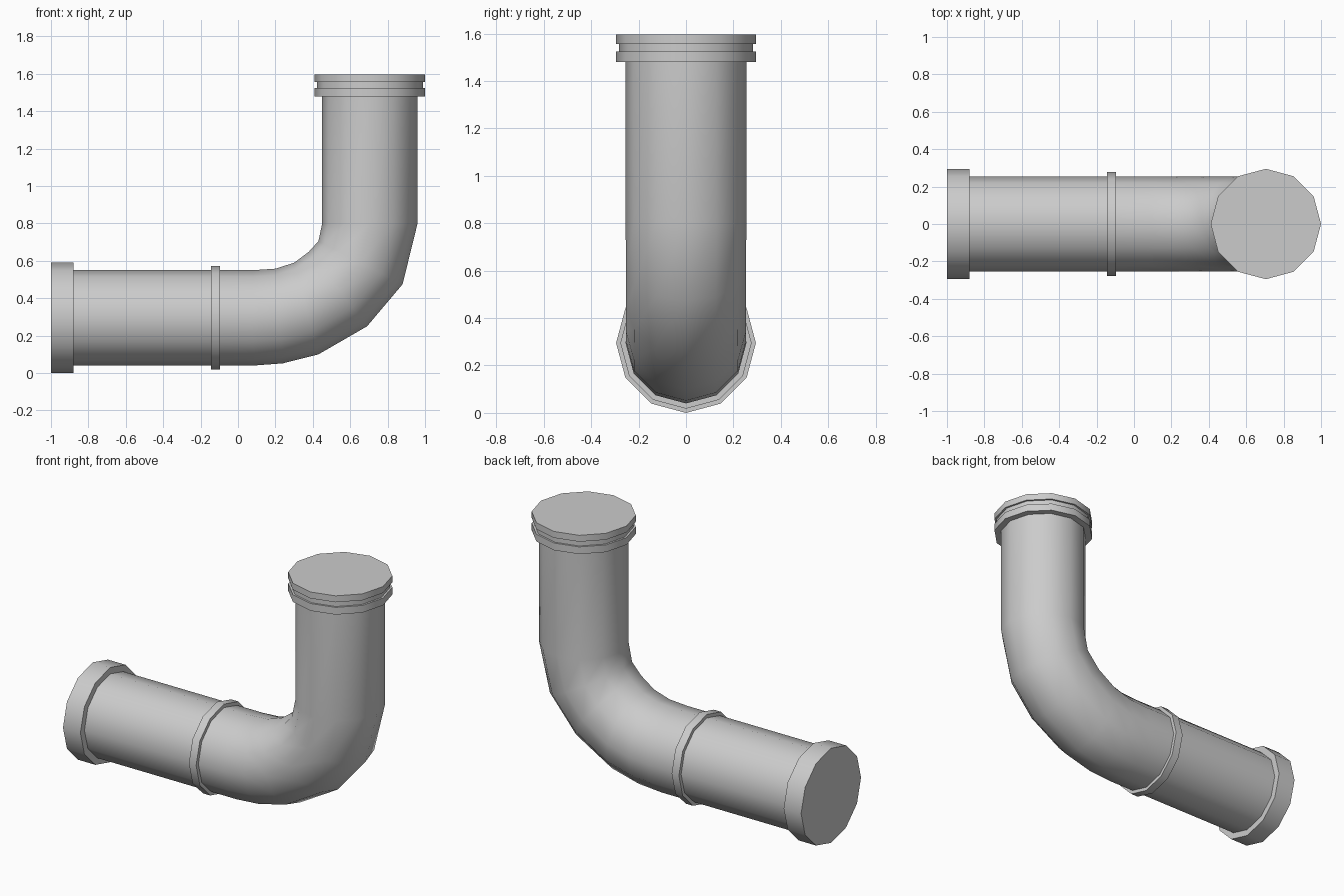
import bpy, bmesh, math
from mathutils import Vector

if "Cube" in bpy.data.objects:
    bpy.data.objects.remove(bpy.data.objects["Cube"])

SIDES = 12
R = 0.255          # pipe radius
RC = 0.295         # end collar radius
AXIS_Z = 0.295     # height of the horizontal run
AXIS_X = 0.705     # position of the vertical run


def loft(name, rings, cap_end=False):
    """Skin 12-sided rings, each given by its inner and outer (x, z) points on the bend plane."""
    bm = bmesh.new()
    loops = []
    for inner, outer in rings:
        a, b = Vector((inner[0], 0, inner[1])), Vector((outer[0], 0, outer[1]))
        mid, arm = (a + b) / 2, (b - a) / 2
        side = Vector((0, arm.length, 0))
        loops.append([bm.verts.new(mid + arm * math.cos(t) + side * math.sin(t))
                      for t in (2 * math.pi * i / SIDES for i in range(SIDES))])
    for p, q in zip(loops, loops[1:]):
        for i in range(SIDES):
            j = (i + 1) % SIDES
            bm.faces.new((p[i], p[j], q[j], q[i]))
    if cap_end:
        bm.faces.new(loops[-1])
    bmesh.ops.recalc_face_normals(bm, faces=bm.faces)
    mesh = bpy.data.meshes.new(name)
    bm.to_mesh(mesh)
    bm.free()
    obj = bpy.data.objects.new(name, mesh)
    bpy.context.collection.objects.link(obj)
    bpy.ops.object.select_all(action='DESELECT')
    obj.select_set(True)
    bpy.context.view_layer.objects.active = obj
    bpy.ops.object.shade_smooth_by_angle(angle=math.radians(40))
    return obj


def flat(x, r):    # ring across the horizontal run
    return (x, AXIS_Z + r), (x, AXIS_Z - r)


def upright(z, r):  # ring across the vertical run
    return (AXIS_X - r, z), (AXIS_X + r, z)


# Pipe with its elbow
loft("pipe", [
    flat(-0.88, R), flat(-0.12, R), flat(0.08, R),
    ((0.20, 0.558), (0.24, 0.052)),
    ((0.30, 0.59), (0.43, 0.10)),
    ((0.378, 0.648), (0.69, 0.25)),
    ((0.43, 0.705), (0.88, 0.475)),
    upright(0.80, R), upright(1.48, R)])

# Collar closing the horizontal end
loft("end_collar", [flat(-0.88, R), flat(-0.88, RC), flat(-1.0, RC)], True)

# Thin joint ring
loft("joint_ring", [flat(-0.095, R), flat(-0.095, 0.277),
                    flat(-0.145, 0.277), flat(-0.145, R)])

# Grooved collar closing the top end
loft("top_collar", [
    upright(1.48, R), upright(1.48, RC), upright(1.525, RC), upright(1.525, 0.283),
    upright(1.557, 0.283), upright(1.557, RC), upright(1.597, RC)], True)
